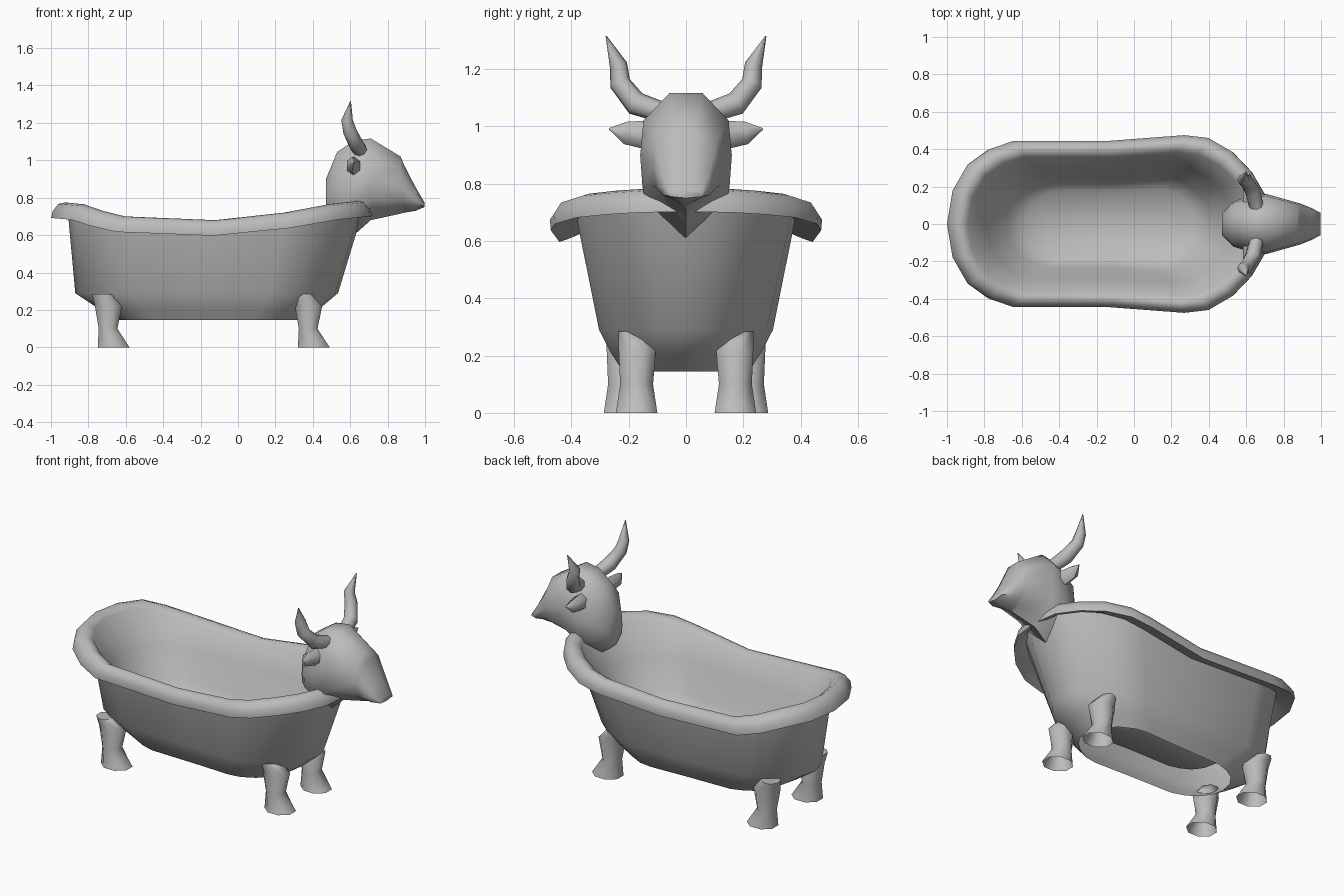
import bpy, math
from mathutils import Vector

if "Cube" in bpy.data.objects:
    bpy.data.objects.remove(bpy.data.objects["Cube"])

grey = bpy.data.materials.new("plain grey")
grey.use_nodes = True
grey.diffuse_color = (0.5, 0.5, 0.5, 1)
grey.node_tree.nodes["Principled BSDF"].inputs["Base Color"].default_value = (0.5, 0.5, 0.5, 1)


def loft(name, rings, cap_start=False, cap_end=False, angle=60):
    """Skin a list of equal closed rings."""
    n = len(rings[0])
    verts = [v for r in rings for v in r]
    faces = [(k * n + i, k * n + (i + 1) % n, (k + 1) * n + (i + 1) % n, (k + 1) * n + i)
             for k in range(len(rings) - 1) for i in range(n)]
    if cap_start:
        faces.append(tuple(reversed(range(n))))
    if cap_end:
        faces.append(tuple(range(len(verts) - n, len(verts))))
    mesh = bpy.data.meshes.new(name)
    mesh.from_pydata(verts, [], faces)
    mesh.materials.append(grey)
    obj = bpy.data.objects.new(name, mesh)
    bpy.context.collection.objects.link(obj)
    bpy.ops.object.select_all(action='DESELECT')
    obj.select_set(True)
    bpy.context.view_layer.objects.active = obj
    bpy.ops.object.mode_set(mode='EDIT')
    bpy.ops.mesh.select_all(action='SELECT')
    bpy.ops.mesh.normals_make_consistent(inside=False)
    bpy.ops.object.mode_set(mode='OBJECT')
    bpy.ops.object.shade_smooth_by_angle(angle=math.radians(angle))


def interp(table, x):
    for (x0, z0), (x1, z1) in zip(table, table[1:]):
        if x <= x1:
            return z0 + (z1 - z0) * max(0, (x - x0) / (x1 - x0))
    return table[-1][1]


# Tub outline from tail end to head end, and height of the rim along it
half = [(-1, 0), (-.97, .18), (-.89, .32), (-.78, .4), (-.65, .445), (-.13, .445),
        (.27, .475), (.4, .46), (.53, .385), (.63, .28), (.7, .16), (.72, 0)]
outline = half + [(x, -y) for x, y in reversed(half[1:-1])]
crest = [(-1, .775), (-.89, .765), (-.78, .73), (-.65, .7), (-.13, .68),
         (.27, .72), (.53, .765), (.72, .785)]


def ring(x0, x1, width, drop=None, z=None, taper=0.0):
    """Outline fitted to an x range and half width, following the rim or level."""
    pts = []
    for x, y in outline:
        u = (x + .14) / .86
        zz = z if z is not None else interp(crest, x) - drop
        pts.append(((x0 + x1) / 2 + u * (x1 - x0) / 2,
                    y / .475 * width * (1 - taper * u * u), zz))
    return pts


# Rolled rim running down into the basin and its floor
loft("rim_and_basin", [
    ring(-.91, .67, .38, drop=.05),
    ring(-.965, .69, .445, drop=.075),
    ring(-1, .72, .472, drop=.083),
    ring(-.99, .715, .475, drop=.045),
    ring(-.96, .69, .45, drop=.008),
    ring(-.925, .66, .42, drop=0),
    ring(-.89, .625, .385, drop=.025),
    ring(-.79, .53, .315, z=.55),
    ring(-.68, .42, .25, z=.38),
    ring(-.58, .33, .19, z=.29),
], cap_end=True)

# Outer shell, open underneath
loft("outer_shell", [
    ring(-.91, .67, .38, drop=.05),
    ring(-.87, .535, .322, z=.29, taper=.25),
    ring(-.75, .44, .275, z=.21, taper=.2),
    ring(-.64, .345, .225, z=.145, taper=.1),
])

# Four legs: x range and y range at each height
leg_levels = [(0, .32, .49, .1, .245), (.1, .325, .425, .115, .23),
              (.22, .305, .45, .105, .235), (.285, .29, .39, .135, .235)]
corner = [math.radians(22.5 + 45 * k) for k in range(8)]
for place, dx, dy in (("head_end", 0, 0), ("tail_end", -1.07, .042)):
    for side, s in (("left", 1), ("right", -1)):
        rings = [[((a + b) / 2 + dx + math.cos(t) / .924 * (b - a) / 2,
                   s * ((c + d) / 2 + dy + math.sin(t) / .924 * (d - c) / 2), z)
                  for t in corner] for z, a, b, c, d in leg_levels]
        loft(f"{place}_{side}_leg", rings, cap_end=True)

# Head and neck: x, underside, top, half width
section = [(.36, 1), (.93, .78), (1, .5), (.95, .25), (.4, .1), (0, 0)]
section += [(-y, t) for y, t in reversed(section[:-1])]
stations = [(.47, .7, .9, .06), (.53, .65, 1.045, .12), (.62, .6, 1.105, .15),
            (.71, .68, 1.117, .16), (.87, .715, 1.02, .115), (.888, .72, .975, .11),
            (.95, .73, .855, .085), (.997, .75, .775, .06)]
loft("head", [[(x, y * w, lo + t * (hi - lo)) for y, t in section]
              for x, lo, hi, w in stations], cap_start=True, cap_end=True)


def tapered_tube(name, path, sides, flat=1.0):
    """Tube of changing radius along a bent path, ending in a point."""
    pts = [Vector(p[:3]) for p in path]
    rings = []
    for i, p in enumerate(pts):
        d = (pts[min(i + 1, len(pts) - 1)] - pts[max(i - 1, 0)]).normalized()
        a = d.cross(Vector((1, 0, 0))).normalized()
        b = d.cross(a)
        rings.append([p + path[i][3] * (a * math.cos(t) + b * math.sin(t) * flat)
                      for t in (math.tau * k / sides for k in range(sides))])
    loft(name, rings, True, True)


# Horns and ears
horn = [(.66, .07, 1.045, .036), (.635, .175, 1.08, .042), (.6, .23, 1.15, .037),
        (.583, .236, 1.215, .031), (.602, .279, 1.316, .002)]
ear = [(.62, .12, .968, .052), (.61, .21, .978, .04), (.62, .268, .992, .003)]
for side, s in (("left", 1), ("right", -1)):
    tapered_tube(f"{side}_horn", [(x, s * y, z, r) for x, y, z, r in horn], 8)
    tapered_tube(f"{side}_ear", [(x, s * y, z, r) for x, y, z, r in ear], 6, .8)
